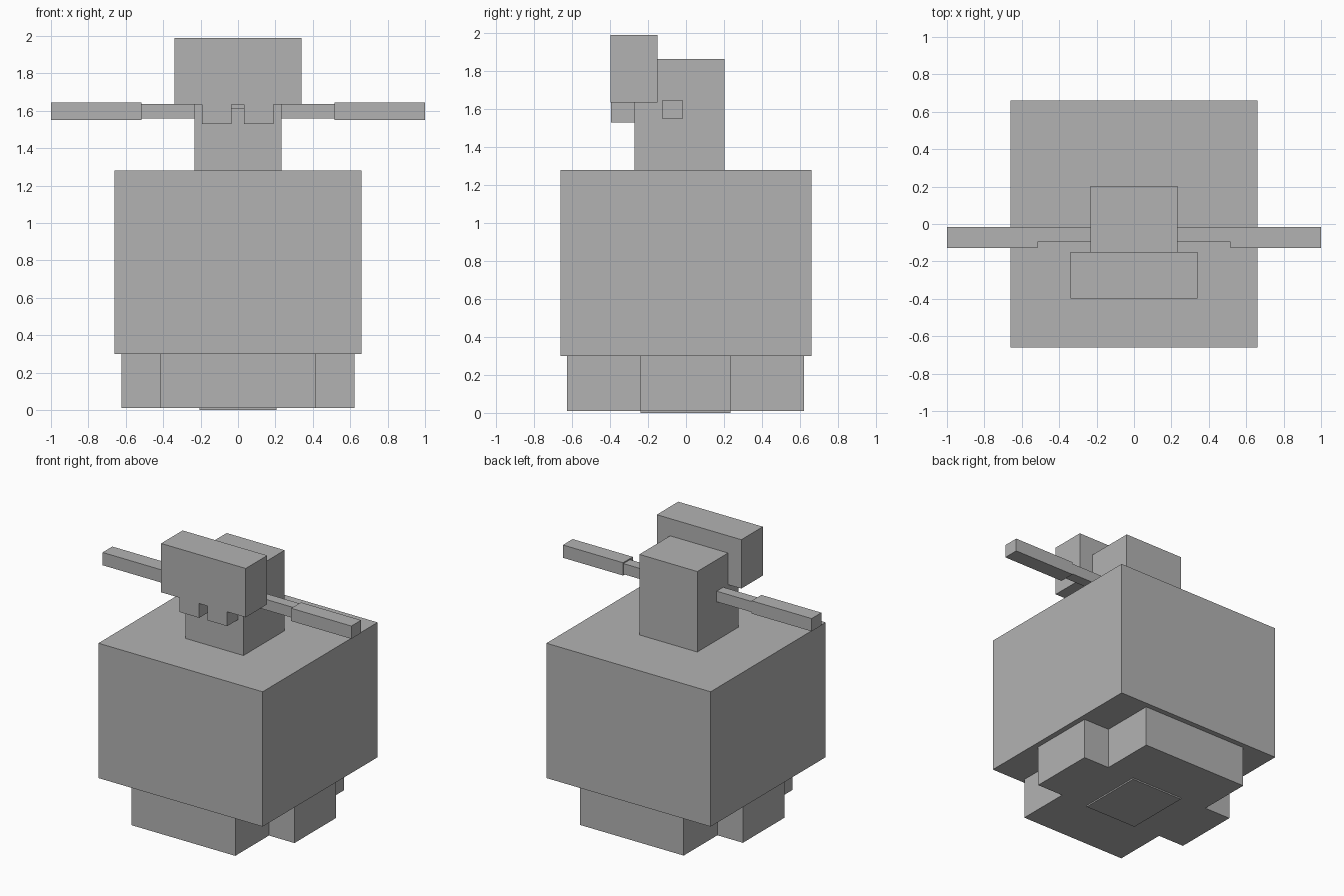
import bpy, bmesh
from mathutils import Matrix, Vector

if "Cube" in bpy.data.objects:
    bpy.data.objects.remove(bpy.data.objects["Cube"])

grey = bpy.data.materials.new("plain grey")
grey.diffuse_color = (0.45, 0.45, 0.45, 1)
grey.use_nodes = True
grey.node_tree.nodes["Principled BSDF"].inputs["Base Color"].default_value = grey.diffuse_color


def box(name, x, y, z):
    """Box spanning the given (low, high) range on each axis."""
    lo, hi = (Vector(c) for c in zip(x, y, z))
    mesh = bpy.data.meshes.new(name)
    bm = bmesh.new()
    bmesh.ops.create_cube(bm, size=1, matrix=Matrix.Translation((lo + hi) / 2)
                          @ Matrix.Diagonal((*(hi - lo), 1)))
    bm.to_mesh(mesh)
    bm.free()
    mesh.materials.append(grey)
    obj = bpy.data.objects.new(name, mesh)
    bpy.context.collection.objects.link(obj)
    return obj


# Cross-shaped foot with a thin plate underneath
box("foot_front_to_back", (-0.417, 0.417), (-0.627, 0.622), (0.01, 0.30))
box("foot_side_to_side", (-0.622, 0.622), (-0.24, 0.235), (0.01, 0.30))
box("bottom_plate", (-0.205, 0.205), (-0.24, 0.235), (0.0, 0.01))

# Large body block
box("body", (-0.66, 0.66), (-0.66, 0.66), (0.30, 1.28))

# Neck and the wide head on its front
box("neck", (-0.233, 0.233), (-0.27, 0.203), (1.28, 1.865))
box("head", (-0.34, 0.34), (-0.397, -0.15), (1.635, 1.99))

# Two teeth below the head, joined by a small bridge
box("left_tooth", (-0.193, -0.035), (-0.395, -0.27), (1.53, 1.635))
box("right_tooth", (0.033, 0.19), (-0.395, -0.27), (1.53, 1.635))
box("tooth_bridge", (-0.035, 0.033), (-0.30, -0.27), (1.61, 1.635))

# Arms: thin inner rod, thicker outer bar
for side, s in (("left", -1), ("right", 1)):
    box(side + "_inner_arm", sorted((s * 0.233, s * 0.517)), (-0.095, -0.02), (1.56, 1.637))
    box(side + "_outer_arm", sorted((s * 0.517, s * 1.0)), (-0.127, -0.015), (1.552, 1.645))
